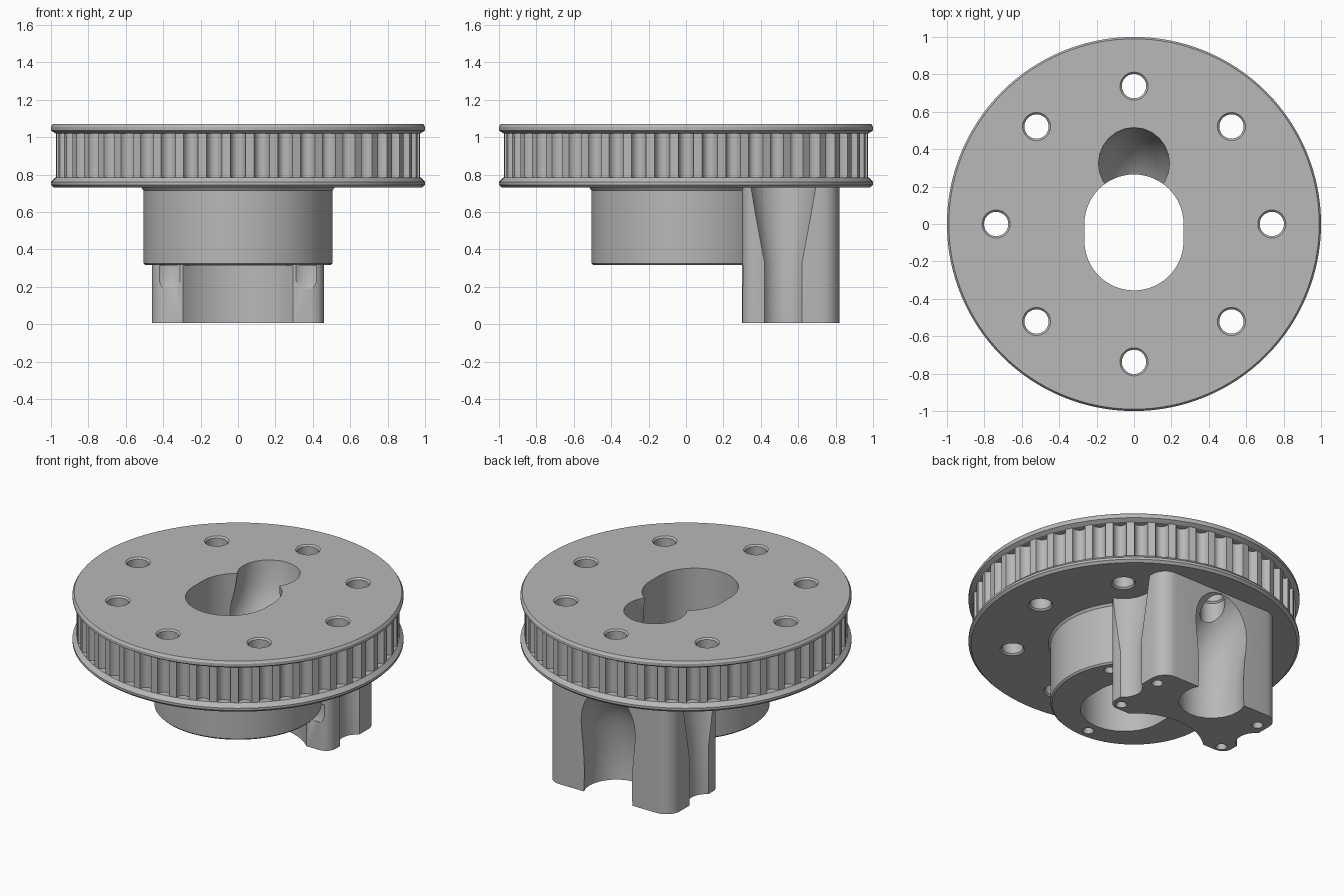
import bpy, bmesh
from math import pi, sin, cos, sqrt
from mathutils import Vector

if "Cube" in bpy.data.objects:
    bpy.data.objects.remove(bpy.data.objects["Cube"])

GREY = (0.48, 0.48, 0.48, 1)
mat = bpy.data.materials.new("plain_grey")
mat.use_nodes = True
mat.diffuse_color = GREY
mat.node_tree.nodes["Principled BSDF"].inputs["Base Color"].default_value = GREY


def loft(name, rings):
    """Solid skin through a stack of equal rings, capped at both ends."""
    bm = bmesh.new()
    loops = [[bm.verts.new(p) for p in ring] for ring in rings]
    n = len(loops[0])
    for a, b in zip(loops, loops[1:]):
        for i in range(n):
            j = (i + 1) % n
            bm.faces.new((a[i], a[j], b[j], b[i]))
    bm.faces.new(loops[0])
    bm.faces.new(loops[-1])
    bmesh.ops.recalc_face_normals(bm, faces=bm.faces)
    me = bpy.data.meshes.new(name)
    bm.to_mesh(me)
    bm.free()
    ob = bpy.data.objects.new(name, me)
    bpy.context.collection.objects.link(ob)
    return ob


def prism(name, outline, z0, z1):
    return loft(name, [[(x, y, z) for x, y in outline] for z in (z0, z1)])


def lathe(name, profile, x=0, y=0, sides=32):
    ang = [2 * pi * i / sides for i in range(sides)]
    return loft(name, [[(x + r * cos(a), y + r * sin(a), z) for a in ang] for r, z in profile])


def arc(cx, cy, r, a0, a1, steps):
    return [(cx + r * cos(a0 + (a1 - a0) * i / steps),
             cy + r * sin(a0 + (a1 - a0) * i / steps)) for i in range(steps + 1)]


def bake(ob):
    """Replace an object by a plain mesh of its evaluated shape."""
    dg = bpy.context.evaluated_depsgraph_get()
    me = bpy.data.meshes.new_from_object(ob.evaluated_get(dg))
    name = ob.name
    bpy.data.objects.remove(ob)
    new = bpy.data.objects.new(name, me)
    bpy.context.collection.objects.link(new)
    return new


def tube(name, path, radius):
    """Bent round rod in the x = 0 plane."""
    cu = bpy.data.curves.new(name, "CURVE")
    cu.dimensions = "3D"
    cu.bevel_depth, cu.bevel_resolution = radius, 10
    cu.resolution_u, cu.use_fill_caps = 8, True
    sp = cu.splines.new("BEZIER")
    sp.bezier_points.add(len(path) - 1)
    for p, (y, z) in zip(sp.bezier_points, path):
        p.co = (0, y, z)
        p.handle_left_type = p.handle_right_type = "AUTO"
    ob = bpy.data.objects.new(name, cu)
    bpy.context.collection.objects.link(ob)
    ob = bake(ob)
    bm = bmesh.new()
    bm.from_mesh(ob.data)
    bmesh.ops.remove_doubles(bm, verts=bm.verts, dist=0.0001)
    bmesh.ops.recalc_face_normals(bm, faces=bm.faces)
    bm.to_mesh(ob.data)
    bm.free()
    return ob


def cut(ob, cutters):
    for c in cutters:
        m = ob.modifiers.new("cut", "BOOLEAN")
        m.operation, m.solver, m.object = "DIFFERENCE", "EXACT", c
    return bake(ob)


# Toothed belt ring: round grooves around a disc
TEETH = 48
outline = []
for k in range(TEETH):
    for t in (-1, -0.9, -0.6, -0.2, 0.2, 0.6, 0.9, 1):
        a = 2 * pi * (k + 0.32 * t) / TEETH
        r = 0.975 - 0.045 * sqrt(1 - t * t)
        outline.append((r * cos(a), r * sin(a)))
belt_ring = prism("belt_ring", outline, 0.75, 1.05)

# Flanges, hub and bracket blanks
lower_flange = lathe("lower_flange", [(0.985, 0.73), (1, 0.745), (1, 0.76), (0.975, 0.785)], sides=128)
upper_flange = lathe("upper_flange", [(0.975, 1.02), (1, 1.035), (1, 1.055), (0.99, 1.07)], sides=128)
hub = lathe("hub", [(0.495, 0.315), (0.505, 0.325), (0.505, 0.715), (0.52, 0.735), (0.52, 0.745)], sides=96)

half = arc(0.39, 0.37, 0.07, -pi / 2, 0, 6) + arc(0.36, 0.72, 0.1, 0, pi / 2, 6)
outline = half + [(-x, y) for x, y in reversed(half)]
bracket = prism("bracket", outline, 0.005, 0.755)

# Cutters shared by the stacked parts
bore = prism("bore_cutter", arc(0, 0, 0.265, 0, pi, 32) + arc(0, -0.09, 0.265, pi, 2 * pi, 32), -0.2, 1.3)
channel = tube("channel_cutter", [(0.33, 1.35), (0.32, 1.05), (0.25, 0.87), (0.1, 0.77), (-0.08, 0.74)], 0.19)
disc_holes = []
for k in range(8):
    a = k * pi / 4
    disc_holes.append(lathe("disc_hole_cutter",
                            [(0.085, 0.72), (0.065, 0.74), (0.065, 1.06), (0.085, 1.08)],
                            0.737 * cos(a), 0.737 * sin(a)))

# Cutters for the hub and the bracket only
hub_holes, hub_reliefs = [], []
for a in (-pi / 2, pi / 6, 5 * pi / 6):
    x, y = 0.43 * cos(a), 0.43 * sin(a)
    hub_holes.append(lathe("hub_hole_cutter", [(0.04, 0.305), (0.028, 0.33), (0.028, 0.6)], x, y, 20))
    if y > 0:
        hub_reliefs.append(lathe("relief_cutter", [(0.09, 0.19), (0.105, 0.23), (0.105, 0.314)], x, y))
side_grooves, prong_holes = [], []
for s in (-1, 1):
    side_grooves.append(lathe("side_groove_cutter", [(0.117, -0.1), (0.117, 0.33), (0.185, 0.735), (0.185, 0.8)],
                              0.52 * s, 0.52, 48))
    for y in (0.35, 0.69):
        prong_holes.append(lathe("prong_hole_cutter", [(0.04, -0.008), (0.028, 0.022), (0.028, 0.3)],
                                 0.395 * s, y, 20))
front_clearance = lathe("clearance_cutter", [(0.42, -0.1), (0.42, 0.314)], sides=96)
rear_groove = tube("rear_groove_cutter", [(0.74, -0.15), (0.74, 0.28), (0.81, 0.46), (1.02, 0.6)], 0.2)
screw_access = lathe("screw_access_cutter", [(0.075, 0.2), (0.075, 0.8)], 0, 0.737)

# Carve the parts
through = [bore, channel]
groups = [(belt_ring, through + disc_holes),
          (lower_flange, through + disc_holes),
          (upper_flange, through + disc_holes),
          (hub, through + hub_holes),
          (bracket, [channel, front_clearance, rear_groove, screw_access]
           + side_grooves + prong_holes + hub_reliefs)]
parts = [cut(ob, cutters) for ob, cutters in groups]
for c in {c for _, cutters in groups for c in cutters}:
    bpy.data.objects.remove(c)

# Material and shading
bpy.ops.object.select_all(action="DESELECT")
for ob in parts:
    ob.data.materials.clear()
    ob.data.materials.append(mat)
    for p in ob.data.polygons:
        p.material_index = 0
    ob.select_set(True)
    bpy.context.view_layer.objects.active = ob
bpy.ops.object.shade_smooth_by_angle(angle=pi / 6)
